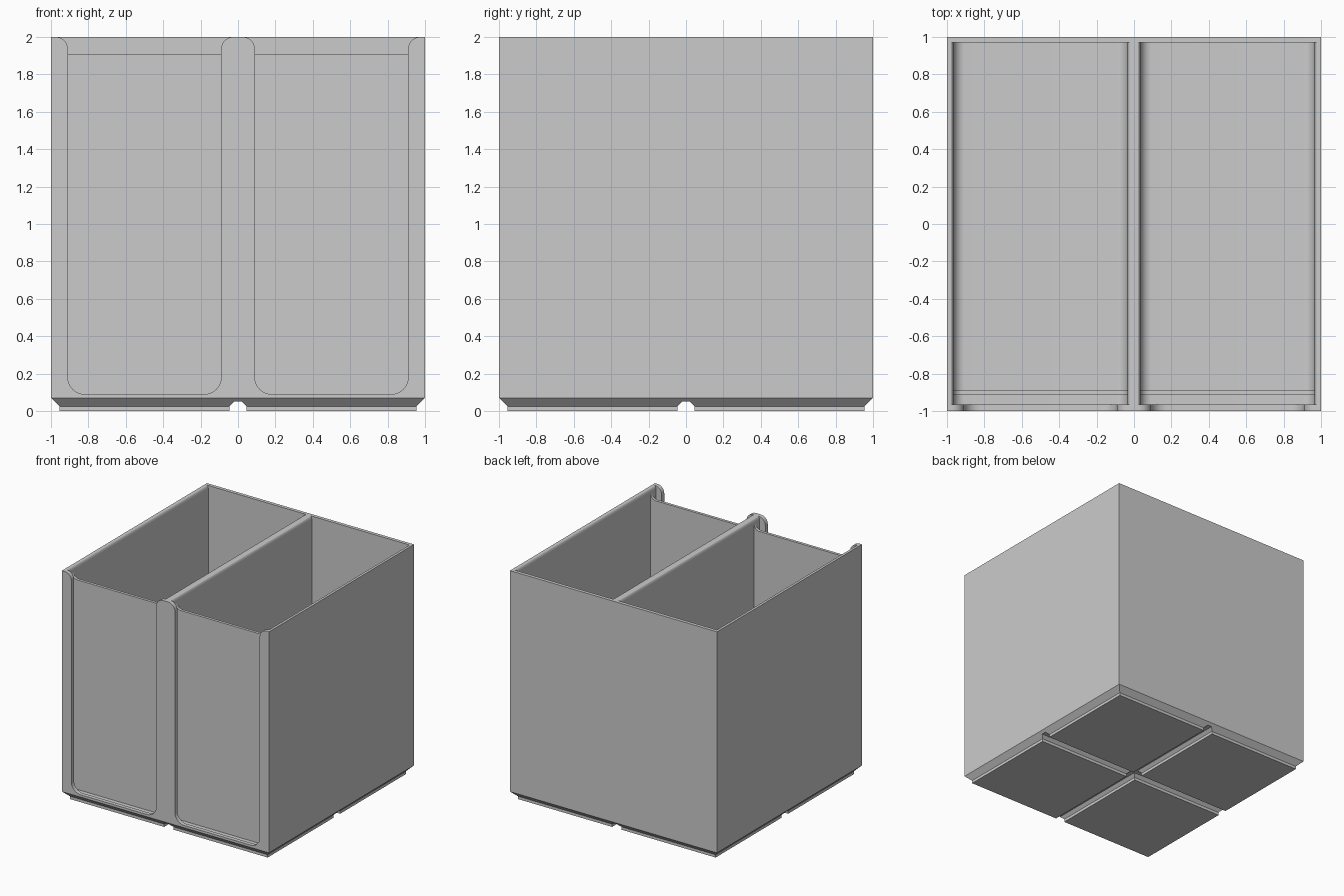
import bpy, bmesh
from math import cos, sin, pi, radians

old = bpy.data.objects.get("Cube")
if old:
    bpy.data.objects.remove(old, do_unlink=True)

grey = bpy.data.materials.new("plain_grey")
grey.use_nodes = True
colour = (0.6, 0.6, 0.6, 1)
grey.diffuse_color = colour
grey.node_tree.nodes["Principled BSDF"].inputs["Base Color"].default_value = colour


def make_object(name, bm):
    bmesh.ops.recalc_face_normals(bm, faces=bm.faces)
    mesh = bpy.data.meshes.new(name)
    bm.to_mesh(mesh)
    bm.free()
    mesh.materials.append(grey)
    obj = bpy.data.objects.new(name, mesh)
    bpy.context.collection.objects.link(obj)
    return obj


def stacked_block(name, cx, cy, levels):
    """Solid through rectangular levels, each given as (half x, half y, z)."""
    bm = bmesh.new()
    rings = [[bm.verts.new((cx + hx * x, cy + hy * y, z))
              for x, y in ((-1, -1), (1, -1), (1, 1), (-1, 1))] for hx, hy, z in levels]
    bm.faces.new(rings[0])
    bm.faces.new(rings[-1])
    for low, high in zip(rings, rings[1:]):
        for i in range(4):
            j = (i + 1) % 4
            bm.faces.new((low[i], low[j], high[j], high[i]))
    return make_object(name, bm)


def cutter(name, cx, half, floor, r_floor, rim, rim_depth, y0, y1):
    """Open-topped slot: filleted floor corners, rounded-over rim, run along y."""
    steps = 10
    arc = [i / steps * pi / 2 for i in range(steps + 1)]
    side = [(half - r_floor + r_floor * sin(a), floor + r_floor - r_floor * cos(a)) for a in arc]
    side += [(half + rim - rim * cos(a), TOP - rim_depth + rim_depth * sin(a)) for a in arc]
    side.append((half + rim, TOP + 0.1))
    outline = side + [(-x, z) for x, z in reversed(side)]
    bm = bmesh.new()
    front = [bm.verts.new((cx + x, y0, z)) for x, z in outline]
    back = [bm.verts.new((cx + x, y1, z)) for x, z in outline]
    bm.faces.new(front)
    bm.faces.new(back)
    for i in range(len(outline)):
        j = (i + 1) % len(outline)
        bm.faces.new((front[i], front[j], back[j], back[i]))
    obj = make_object(name, bm)
    obj.hide_render = True
    return obj


def cut(target, tool):
    mod = target.modifiers.new("cut", "BOOLEAN")
    mod.operation = "DIFFERENCE"
    mod.solver = "EXACT"
    mod.object = tool
    bpy.context.view_layer.objects.active = target
    bpy.ops.object.modifier_apply(modifier=mod.name)
    bpy.data.objects.remove(tool, do_unlink=True)


TOP = 2.0
CHAMFER_TOP = 0.07

# Bin body: two compartments, thin front panels, a card slot and window before each
body = stacked_block("bin_body", 0, 0, ((1, 1, CHAMFER_TOP), (1, 1, TOP)))
for cx in (-0.5, 0.5):
    cut(body, cutter("compartment_cutter", cx, 0.465, 0.1, 0.06, 0.015, 0.04, -0.89, 0.97))
    cut(body, cutter("card_slot_cutter", cx, 0.465, 0.08, 0.06, 0.015, 0.04, -0.965, -0.915))
    cut(body, cutter("panel_top_cutter", cx, 0.465, 1.91, 0.05, 0.015, 0.04, -0.93, -0.88))
    cut(body, cutter("window_cutter", cx, 0.41, 0.09, 0.09, 0.065, 0.065, -1.1, -0.94))

bpy.ops.object.select_all(action="DESELECT")
body.select_set(True)
bpy.context.view_layer.objects.active = body
bpy.ops.object.shade_smooth_by_angle(angle=radians(25))

# Four chamfered feet
for sx in (-1, 1):
    for sy in (-1, 1):
        name = f"foot_{'left' if sx > 0 else 'right'}_{'back' if sy > 0 else 'front'}"
        stacked_block(name, 0.5 * sx, 0.5 * sy,
                      ((0.455, 0.455, 0), (0.455, 0.455, 0.025), (0.5, 0.5, CHAMFER_TOP)))

# Flat ceiling of the grooves between the feet, with ends following the chamfer
stacked_block("groove_ceiling_long", 0, 0, ((0.03, 0.98, 0.05), (0.03, 1, CHAMFER_TOP)))
stacked_block("groove_ceiling_cross", 0, 0, ((0.98, 0.03, 0.05), (1, 0.03, CHAMFER_TOP)))
